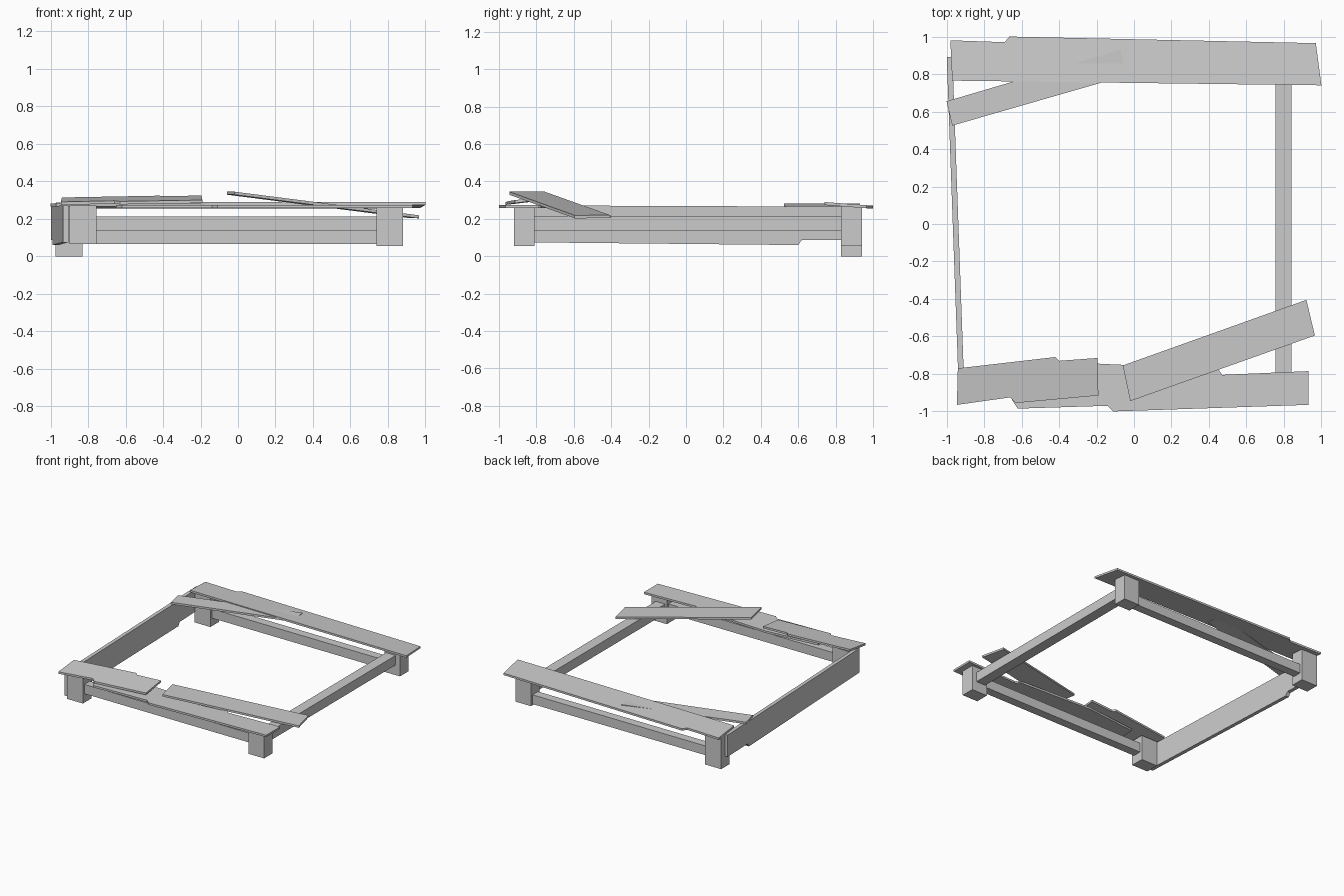
import bpy, bmesh
from mathutils import Vector

cube = bpy.data.objects.get("Cube")
if cube:
    bpy.data.objects.remove(cube, do_unlink=True)

wood = bpy.data.materials.new("grey_wood")
wood.use_nodes = True
GREY = (0.6, 0.6, 0.6, 1)
wood.diffuse_color = GREY
wood.node_tree.nodes["Principled BSDF"].inputs["Base Color"].default_value = GREY


def prism(name, outline, sweep):
    """Extrude a closed outline along the sweep vector."""
    bm = bmesh.new()
    face = bm.faces.new([bm.verts.new(p) for p in outline])
    ext = bmesh.ops.extrude_face_region(bm, geom=[face])
    verts = [g for g in ext["geom"] if isinstance(g, bmesh.types.BMVert)]
    bmesh.ops.translate(bm, verts=verts, vec=Vector(sweep))
    bmesh.ops.recalc_face_normals(bm, faces=bm.faces)
    mesh = bpy.data.meshes.new(name)
    bm.to_mesh(mesh)
    bm.free()
    mesh.materials.append(wood)
    obj = bpy.data.objects.new(name, mesh)
    bpy.context.collection.objects.link(obj)
    return obj


def box(name, x, y, z):
    corners = [(x[0], y[0]), (x[1], y[0]), (x[1], y[1]), (x[0], y[1])]
    return prism(name, [(a, b, z[0]) for a, b in corners], (0, 0, z[1] - z[0]))


def plank(name, outline, height, slope_x=0, slope_y=0, thick=0.016):
    """Flat board whose top lies on a sloped plane."""
    top = [(x, y, height + slope_x * x + slope_y * y) for x, y in outline]
    return prism(name, top, (0, 0, -thick))


# Corner posts
FRONT, BACK = (-0.92, -0.81), (0.83, 0.94)
box("front_left_post", (0.74, 0.88), FRONT, (0.055, 0.26))
box("back_left_post", (0.74, 0.88), BACK, (0.055, 0.265))
box("front_right_post", (-0.90, -0.755), FRONT, (0.065, 0.27))
box("back_right_post", (-0.975, -0.83), BACK, (0, 0.268))

# Rails between the posts
box("front_rail", (-0.755, 0.74), (-0.90, -0.83), (0.137, 0.213))
box("back_rail", (-0.83, 0.74), (0.85, 0.92), (0.065, 0.14))
box("left_rail", (0.755, 0.84), (-0.81, 0.83), (0.137, 0.215))

# Tall side board, slightly skewed, with a broken lower corner
side = [(-0.90, 0.272), (0.89, 0.265), (0.89, 0.088), (0.62, 0.088),
        (0.60, 0.06), (-0.90, 0.075)]
prism("right_side_board", [(-0.967 - 0.036 * y, y, z) for y, z in side], (0.03, 0, 0))

# Seat planks resting on the posts
plank("back_seat_plank",
      [(-0.98, 0.98), (-0.69, 0.97), (-0.665, 1.0), (0.97, 0.965),
       (1.0, 0.74), (-0.97, 0.765)], 0.347, slope_y=-0.077)
plank("front_seat_plank",
      [(0.93, -0.785), (0.47, -0.805), (0.45, -0.775), (-0.2, -0.745),
       (-0.64, -0.79), (-0.65, -0.94), (-0.62, -0.985), (-0.14, -0.97),
       (-0.11, -1.0), (0.93, -0.965)], 0.275)

# Broken and loose planks
plank("front_broken_plank",
      [(-0.945, -0.965), (-0.66, -0.925), (-0.63, -0.955), (-0.19, -0.915),
       (-0.195, -0.715), (-0.4, -0.73), (-0.42, -0.71), (-0.94, -0.77)],
      0.411, slope_x=0.005, slope_y=0.12)
plank("front_fallen_plank",
      [(-0.06, -0.755), (-0.02, -0.945), (0.965, -0.595), (0.92, -0.405)],
      0.319, slope_x=-0.119, slope_y=-0.025)
plank("back_loose_plank",
      [(-1.0, 0.655), (-0.97, 0.525), (-0.05, 0.79), (-0.07, 0.93)], 0.281)
